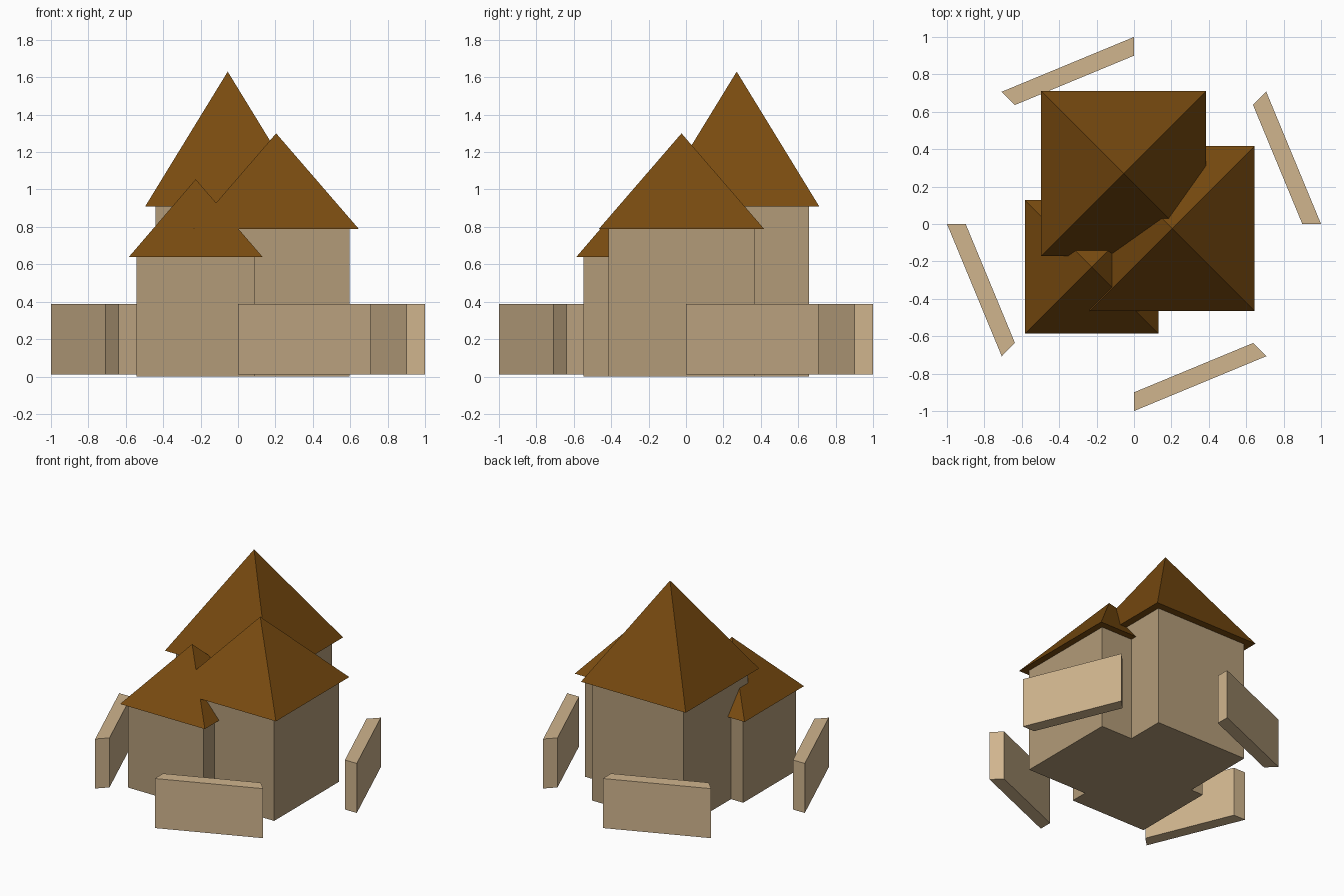
import bpy, bmesh
from math import sin, cos, pi, sqrt
from mathutils import Matrix

if "Cube" in bpy.data.objects:
    bpy.data.objects.remove(bpy.data.objects["Cube"])


def material(name, rgb):
    m = bpy.data.materials.new(name)
    m.diffuse_color = (*rgb, 1)
    m.use_nodes = True
    m.node_tree.nodes["Principled BSDF"].inputs["Base Color"].default_value = m.diffuse_color
    return m


WALL = material("plaster", (0.45, 0.33, 0.19))
ROOF = material("brown_roof", (0.19, 0.07, 0.005))
FENCE = material("light_wood", (0.63, 0.46, 0.27))


def add_object(name, bm, mat):
    bmesh.ops.recalc_face_normals(bm, faces=bm.faces[:])
    mesh = bpy.data.meshes.new(name)
    bm.to_mesh(mesh)
    bm.free()
    mesh.materials.append(mat)
    obj = bpy.data.objects.new(name, mesh)
    bpy.context.collection.objects.link(obj)


def square_solid(name, x, y, z0, z1, half_bottom, half_top, mat):
    """Four-sided prism or pyramid with sides along the axes."""
    bm = bmesh.new()
    bmesh.ops.create_cone(
        bm, cap_ends=True, segments=4,
        radius1=half_bottom * sqrt(2), radius2=half_top * sqrt(2), depth=z1 - z0,
        matrix=Matrix.Translation((x, y, (z0 + z1) / 2)) @ Matrix.Rotation(pi / 4, 4, 'Z'))
    bmesh.ops.remove_doubles(bm, verts=bm.verts[:], dist=1e-5)
    add_object(name, bm, mat)


# Three overlapping towers: name, x, y, wall half width, roof half width, eave, peak
for name, x, y, wall, eave, z, peak in (
        ("tall_tower", -0.055, 0.271, 0.386, 0.441, 0.91, 1.63),
        ("middle_tower", 0.204, -0.024, 0.391, 0.441, 0.79, 1.30),
        ("low_tower", -0.226, -0.229, 0.318, 0.357, 0.64, 1.055)):
    square_solid(name + "_walls", x, y, 0, z, wall, wall, WALL)
    square_solid(name + "_roof", x, y, z, peak, eave, 0, ROOF)

# Fence: every second side of an octagonal ring
for i in range(4):
    a, b = i * pi / 2, i * pi / 2 + pi / 4
    bm = bmesh.new()
    base = bm.faces.new([bm.verts.new((r * cos(t), r * sin(t), 0.01))
                         for r, t in ((1, a), (1, b), (0.9, b), (0.9, a))])
    ext = bmesh.ops.extrude_face_region(bm, geom=[base], use_keep_orig=True)
    for v in ext["geom"]:
        if isinstance(v, bmesh.types.BMVert):
            v.co.z = 0.387
    add_object(f"fence_panel_{i + 1}", bm, FENCE)
